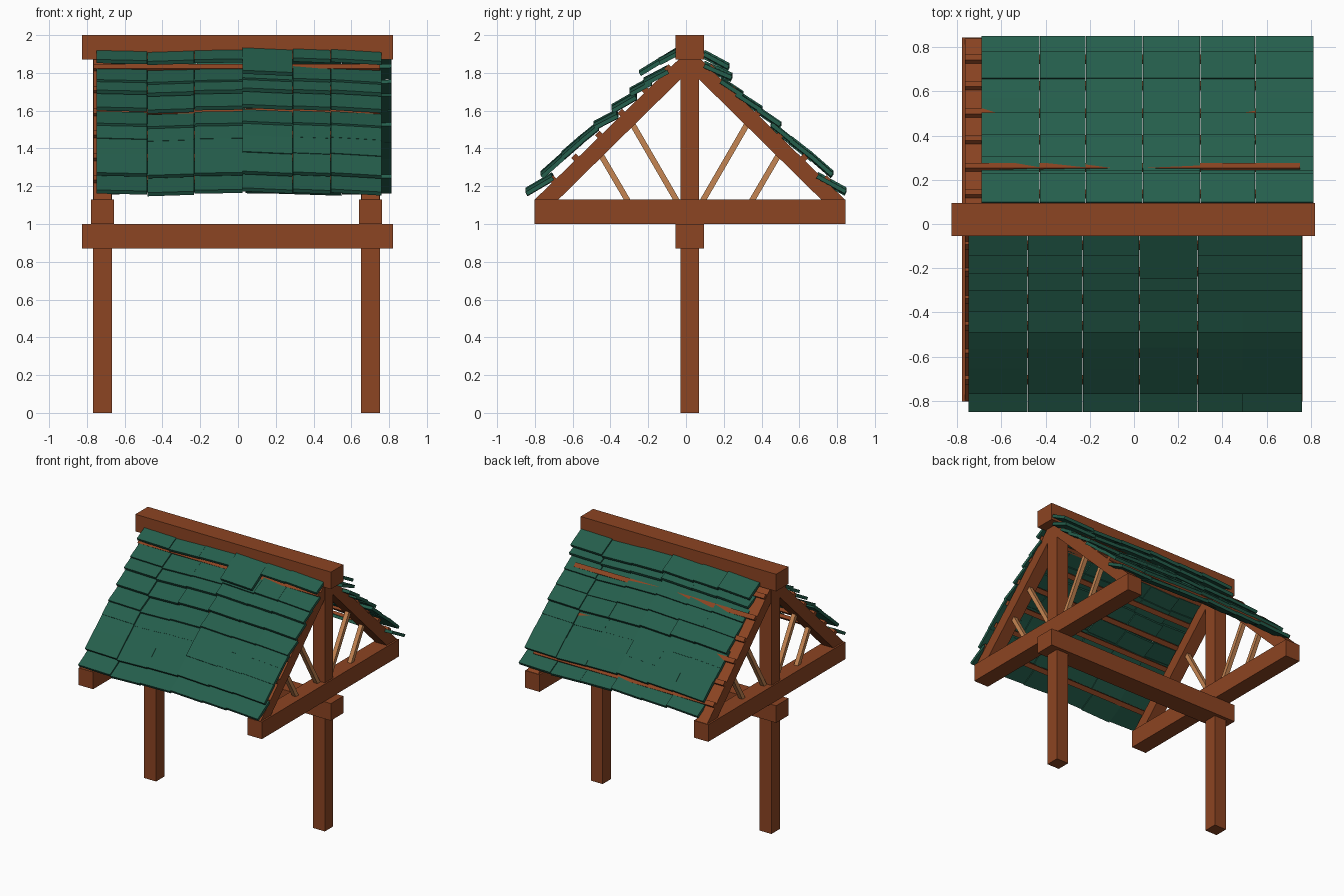
import bpy, math, random
from mathutils import Vector

if "Cube" in bpy.data.objects:
    bpy.data.objects.remove(bpy.data.objects["Cube"])

random.seed(4)


def material(name, rgb):
    m = bpy.data.materials.new(name)
    m.diffuse_color = (*rgb, 1)
    m.use_nodes = True
    m.node_tree.nodes["Principled BSDF"].inputs["Base Color"].default_value = m.diffuse_color
    return m


WOOD = material("brown timber", (0.262, 0.058, 0.016))
PALE = material("pale timber", (0.56, 0.235, 0.085))
GREEN = material("green shingle", (0.018, 0.112, 0.072))


def prism_data(profile, x0, x1, dz0=0, dz1=0):
    """Extrude a (y, z) outline along x; each end may be shifted in z."""
    n = len(profile)
    area = sum(profile[i][0] * profile[(i + 1) % n][1] - profile[(i + 1) % n][0] * profile[i][1]
               for i in range(n))
    if area < 0:
        profile = profile[::-1]
    verts = [(x0, y, z + dz0) for y, z in profile] + [(x1, y, z + dz1) for y, z in profile]
    faces = [tuple(reversed(range(n))), tuple(range(n, 2 * n))]
    faces += [(i, (i + 1) % n, n + (i + 1) % n, n + i) for i in range(n)]
    return verts, faces


def make(name, parts, mat):
    verts, faces = [], []
    for v, f in parts:
        k = len(verts)
        verts += v
        faces += [tuple(i + k for i in face) for face in f]
    me = bpy.data.meshes.new(name)
    me.from_pydata(verts, [], faces)
    me.materials.append(mat)
    ob = bpy.data.objects.new(name, me)
    bpy.context.collection.objects.link(ob)
    return ob


def box(name, x0, x1, y0, y1, z0, z1, mat=WOOD):
    return make(name, [prism_data([(y0, z0), (y1, z0), (y1, z1), (y0, z1)], x0, x1)], mat)


# Long beams along the roof
box("ridge_beam", -0.825, 0.82, -0.055, 0.095, 1.87, 2.0)
box("lower_beam", -0.825, 0.82, -0.055, 0.095, 0.87, 1.0)

# Two gable frames: posts, tie beams, rafters and slim struts
MID = 0.02
for side, cx in (("left", -0.718), ("right", 0.702)):
    box(side + "_post", cx - 0.05, cx + 0.05, -0.03, 0.07, 0, 0.87)
    box(side + "_tie_beam", cx - 0.061, cx + 0.061, -0.803, 0.845, 1.0, 1.13)
    box(side + "_king_post", cx - 0.05, cx + 0.05, -0.03, 0.07, 1.13, 1.87)
    for end, s in (("front", -1), ("back", 1)):
        rafter = [(0.82, 1.13), (0.695, 1.13), (0.05, 1.765), (0.05, 1.88)]
        make(f"{side}_{end}_rafter",
             [prism_data([(MID + s * y, z) for y, z in rafter], cx - 0.048, cx + 0.048)], WOOD)
        struts = []
        for y0, y1, z1 in ((0.055, 0.31, 1.57), (0.315, 0.47, 1.395)):
            outline = [(y0, 1.13), (y0 + 0.035, 1.13), (y1 + 0.035, z1), (y1, z1)]
            struts.append(prism_data([(MID + s * y, z) for y, z in outline], cx - 0.016, cx + 0.016))
        make(f"{side}_{end}_struts", struts, PALE)


def plank(low, high, thick):
    """Outline of a flat board whose top runs from low to high."""
    a, b = Vector(low), Vector(high)
    d = (b - a).normalized()
    n = Vector((-d.y, d.x))
    if n.y < 0:
        n = -n
    return [tuple(p) for p in (a, b, b - n * thick, a - n * thick)]


# Battens lying across the rafters
for end, s in (("front", -1), ("back", 1)):
    battens = []
    for y in (0.735, 0.615, 0.49, 0.37, 0.245, 0.125):
        z = 1.13 + (0.82 - y) * 0.965 + 0.034
        battens.append(prism_data(plank((MID + s * (y + 0.012), z - 0.012),
                                        (MID + s * (y - 0.012), z + 0.012), 0.026), -0.765, 0.752))
    make(end + "_battens", battens, WOOD)

# Shingle rows: lower and upper edge (y, z) of each row
front_rows = [((-0.85, 1.18), (-0.71, 1.262)), ((-0.77, 1.268), (-0.655, 1.37)),
              ((-0.66, 1.368), (-0.56, 1.455)), ((-0.565, 1.452), (-0.475, 1.525)),
              ((-0.49, 1.53), (-0.368, 1.593)), ((-0.395, 1.618), (-0.27, 1.69)),
              ((-0.30, 1.705), (-0.19, 1.765)), ((-0.225, 1.762), (-0.10, 1.828)),
              ((-0.145, 1.872), (-0.045, 1.925))]
back_rows = [((0.85, 1.18), (0.70, 1.262)), ((0.78, 1.27), (0.66, 1.375)),
             ((0.675, 1.36), (0.56, 1.45)), ((0.57, 1.443), (0.46, 1.532)),
             ((0.505, 1.53), (0.385, 1.612)), ((0.405, 1.61), (0.27, 1.697)),
             ((0.305, 1.69), (0.19, 1.765)), ((0.245, 1.785), (0.10, 1.848)),
             ((0.23, 1.84), (0.10, 1.91))]
front_cols = [-0.75, -0.48, -0.23, 0.025, 0.29, 0.492, 0.762]
back_cols = [-0.69, -0.425, -0.217, 0.04, 0.30, 0.55, 0.815]
# height shift of each column at its left and right end
front_tilt = [(0.002, -0.004), (-0.012, -0.004), (0, 0.004), (0.014, 0.002), (0.008, 0), (0.006, -0.01)]
back_tilt = [b[::-1] for b in reversed(front_tilt)]

for end, rows, cols, tilt in (("front", front_rows, front_cols, front_tilt),
                              ("back", back_rows, back_cols, back_tilt)):
    for r, (low, high) in enumerate(rows):
        tiles = []
        for c in range(6):
            lo = low
            if end == "front" and r == 8 and c == 3:  # one longer shingle near the ridge
                lo = (-0.25, 1.80)
            j = random.uniform(-0.003, 0.003)
            tiles.append(prism_data(plank(lo, high, 0.022), cols[c], cols[c + 1] - 0.002,
                                    tilt[c][0] + j, tilt[c][1] + j))
        make(f"{end}_shingle_row_{r + 1}", tiles, GREEN)
